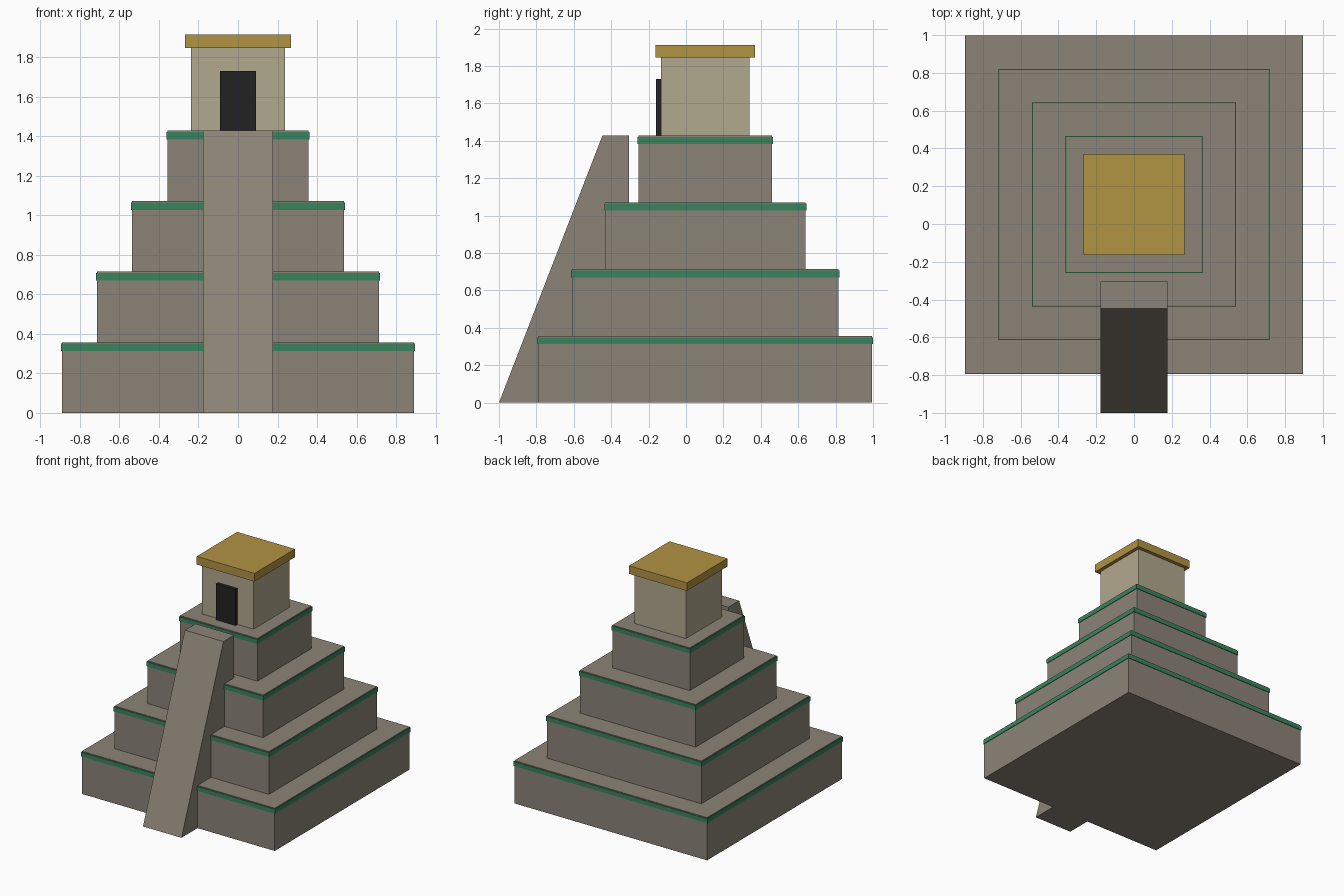
import bpy
import bmesh

if "Cube" in bpy.data.objects:
    bpy.data.objects.remove(bpy.data.objects["Cube"], do_unlink=True)


def srgb(value):
    return ((value + 0.055) / 1.055) ** 2.4 if value > 0.04 else value / 12.92


def material(name, *rgb):
    colour = (*[srgb(c / 255) for c in rgb], 1)
    mat = bpy.data.materials.new(name)
    mat.use_nodes = True
    mat.diffuse_color = colour
    shader = next(n for n in mat.node_tree.nodes if n.type == "BSDF_PRINCIPLED")
    shader.inputs["Base Color"].default_value = colour
    shader.inputs["Roughness"].default_value = 0.9
    return mat


stone = material("grey stone", 139, 131, 119)
green = material("green trim", 57, 132, 93)
plaster = material("pale plaster", 177, 168, 141)
gold = material("gold roof", 177, 147, 67)
dark = material("dark doorway", 34, 34, 34)


def finish(name, bm, mat):
    bmesh.ops.recalc_face_normals(bm, faces=bm.faces)
    mesh = bpy.data.meshes.new(name)
    bm.to_mesh(mesh)
    bm.free()
    mesh.materials.append(mat)
    obj = bpy.data.objects.new(name, mesh)
    bpy.context.scene.collection.objects.link(obj)
    return obj


def box(name, half_x, y0, y1, z0, z1, mat):
    bm = bmesh.new()
    bmesh.ops.create_cube(bm, size=1)
    for v in bm.verts:
        v.co.x *= 2 * half_x
        v.co.y = y1 if v.co.y > 0 else y0
        v.co.z = z1 if v.co.z > 0 else z0
    return finish(name, bm, mat)


def square_box(name, half, z0, z1, mat):
    return box(name, half, CENTRE - half, CENTRE + half, z0, z1, mat)


CENTRE = 0.103
STEP = 0.357
TOP = 4 * STEP

# Stepped tiers, each with a green band just below its top edge
for i in range(4):
    half = 0.891 - 0.178 * i
    base = i * STEP
    square_box(f"tier_{i + 1}", half, base, base + STEP, stone)
    square_box(f"tier_trim_{i + 1}", half + 0.005, base + 0.313, base + 0.35, green)

# Steep stair ramp: side profile extruded across the width
bm = bmesh.new()
profile = [(-1, 0), (-0.447, TOP), (-0.305, TOP), (-0.305, 0)]
side = bm.faces.new([bm.verts.new((-0.178, y, z)) for y, z in profile])
extruded = bmesh.ops.extrude_face_region(bm, geom=[side])["geom"]
bmesh.ops.translate(bm, vec=(0.356, 0, 0),
                    verts=[g for g in extruded if isinstance(g, bmesh.types.BMVert)])
finish("stair_ramp", bm, stone)

# Temple on the summit
square_box("temple_walls", 0.237, TOP, 1.845, plaster)
square_box("temple_roof", 0.267, 1.845, 1.913, gold)
box("temple_doorway", 0.09, -0.16, -0.125, TOP, 1.73, dark)
